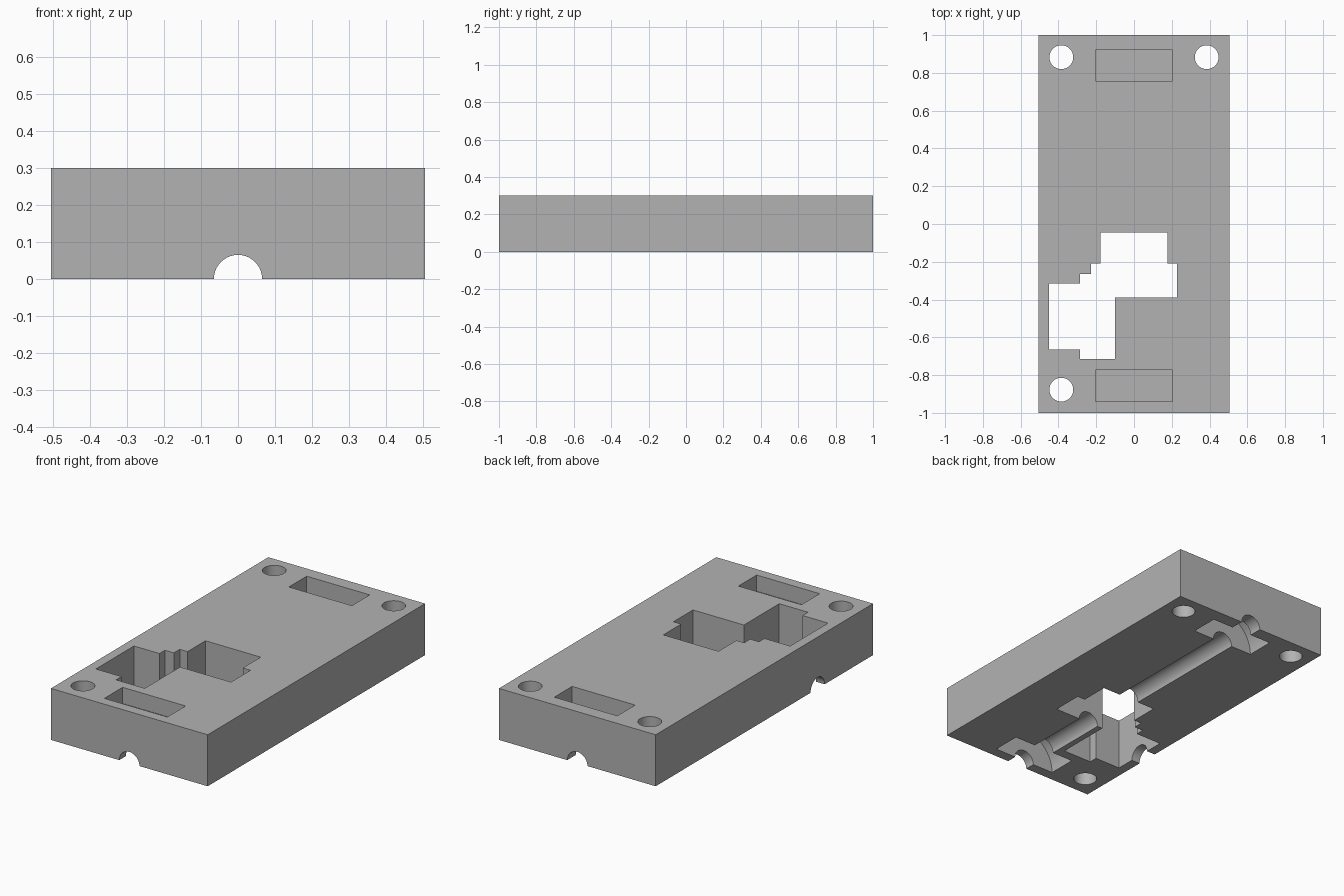
import bpy, math
from mathutils import Vector

cube = bpy.data.objects.get("Cube")
if cube:
    bpy.data.objects.remove(cube, do_unlink=True)

grey = bpy.data.materials.new("plain_grey")
grey.use_nodes = True
COLOR = (0.45, 0.45, 0.45, 1)
grey.diffuse_color = COLOR
grey.node_tree.nodes["Principled BSDF"].inputs["Base Color"].default_value = COLOR

H = 0.30          # block height
SHAFT = 0.065     # shaft channel radius
BEARING = 0.20    # bearing seat radius


def box(name, x0, x1, y0, y1, z0, z1):
    bpy.ops.mesh.primitive_cube_add(
        size=1, location=((x0 + x1) / 2, (y0 + y1) / 2, (z0 + z1) / 2))
    ob = bpy.context.object
    ob.name = name
    ob.scale = (x1 - x0, y1 - y0, z1 - z0)
    bpy.ops.object.transform_apply(location=False, rotation=False, scale=True)
    return ob


def rod(name, start, end, radius):
    a, b = Vector(start), Vector(end)
    bpy.ops.mesh.primitive_cylinder_add(
        vertices=64, radius=radius, depth=(b - a).length, location=(a + b) / 2,
        rotation=(b - a).to_track_quat('Z', 'Y').to_euler())
    ob = bpy.context.object
    ob.name = name
    return ob


def cut(target, cutter):
    cutter.hide_render = True
    mod = target.modifiers.new(cutter.name, 'BOOLEAN')
    mod.operation = 'DIFFERENCE'
    mod.solver = 'EXACT'
    mod.object = cutter
    bpy.context.view_layer.objects.active = target
    bpy.ops.object.modifier_apply(modifier=mod.name)
    bpy.data.objects.remove(cutter, do_unlink=True)


# Solid block
housing = box("gearbox_housing_half", -0.505, 0.505, -1, 1, 0, H)
housing.data.materials.append(grey)

# Gear wells, all the way through: one pair for each shaft
wells = [(-0.178, 0.178, -0.30, -0.045), (-0.228, 0.228, -0.39, -0.21),
         (-0.45, -0.20, -0.665, -0.315), (-0.285, -0.10, -0.715, -0.265)]
for x0, x1, y0, y1 in wells:
    cut(housing, box("gear_well", x0, x1, y0, y1, -0.1, H + 0.1))

# Long shaft channel and the short cross shaft channel on the underside
cut(housing, rod("long_channel", (0, -1.1, 0), (0, 1.1, 0), SHAFT))
cut(housing, rod("cross_channel", (-0.6, -0.49, 0), (-0.2, -0.49, 0), SHAFT))

# Bearing seats below, with rectangular recesses above them
for y0, y1 in ((-0.94, -0.772), (0.758, 0.922)):
    cut(housing, rod("bearing_seat", (0, y0, 0), (0, y1, 0), BEARING))
    cut(housing, box("top_recess", -0.203, 0.203, y0, y1, 0.206, H + 0.1))

# Screw holes in three corners
for x, y in ((-0.385, 0.883), (0.385, 0.883), (-0.385, -0.877)):
    cut(housing, rod("screw_hole", (x, y, -0.1), (x, y, H + 0.1), 0.063))

# Smooth bores, sharp edges
bpy.ops.object.select_all(action='DESELECT')
housing.select_set(True)
bpy.context.view_layer.objects.active = housing
bpy.ops.object.shade_smooth_by_angle(angle=math.radians(30))
